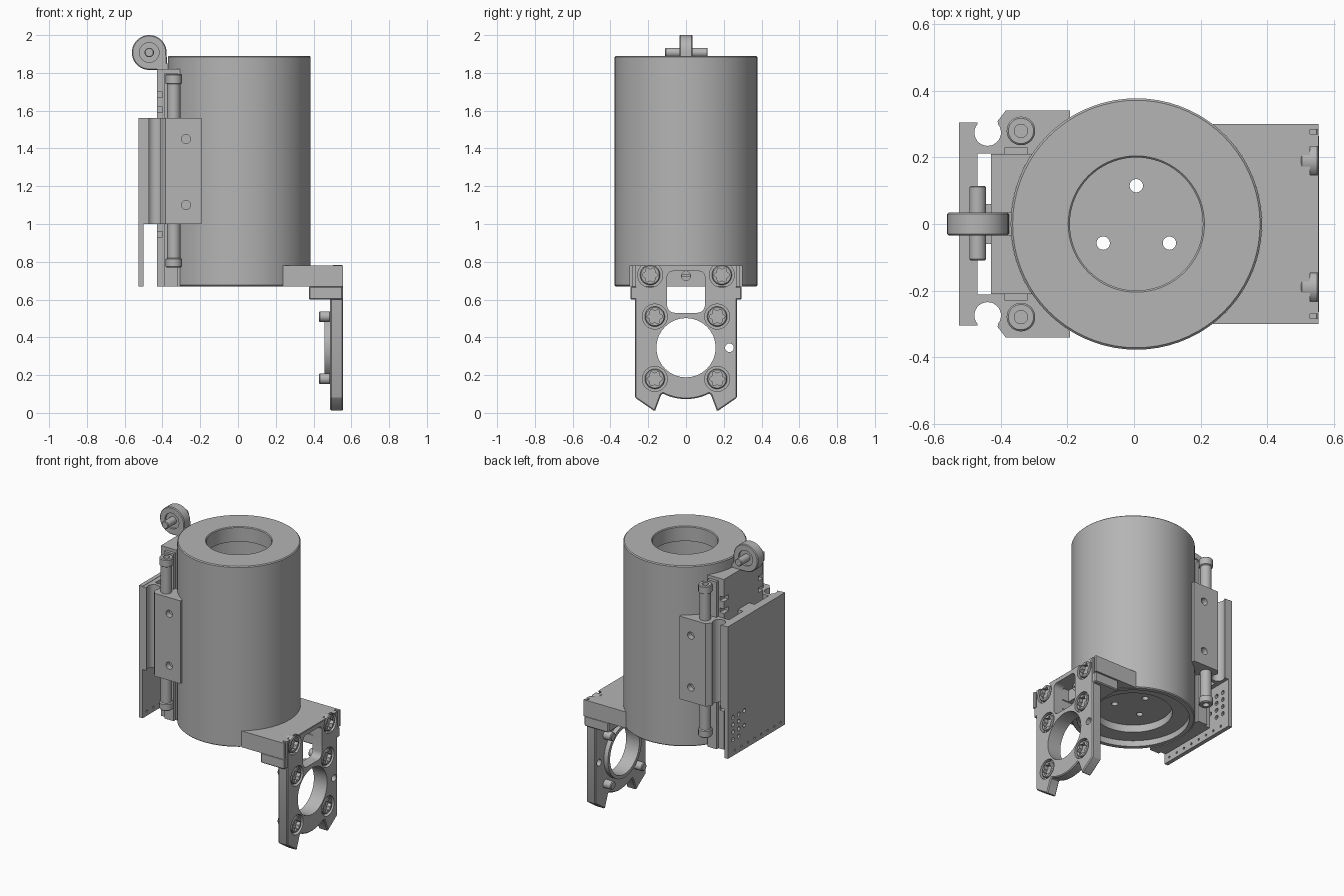
import bpy, bmesh, math
from mathutils import Vector

if "Cube" in bpy.data.objects:
    bpy.data.objects.remove(bpy.data.objects["Cube"])

grey = bpy.data.materials.new("plain grey")
grey.use_nodes = True
GREY = (0.46, 0.46, 0.46, 1)
grey.diffuse_color = GREY
grey.node_tree.nodes["Principled BSDF"].inputs["Base Color"].default_value = GREY

CX, R = 0.007, 0.378      # housing axis and radius


def finish(name, bm):
    bmesh.ops.recalc_face_normals(bm, faces=bm.faces)
    mesh = bpy.data.meshes.new(name)
    bm.to_mesh(mesh)
    bm.free()
    mesh.materials.append(grey)
    ob = bpy.data.objects.new(name, mesh)
    bpy.context.collection.objects.link(ob)
    return ob


def prism(name, outline, axis, lo, hi):
    """Extrude a flat outline along an axis."""
    place = {"x": lambda a, b, h: (h, a, b),
             "y": lambda a, b, h: (a, h, b),
             "z": lambda a, b, h: (a, b, h)}[axis]
    bm = bmesh.new()
    face = bm.faces.new([bm.verts.new(place(a, b, lo)) for a, b in outline])
    out = bmesh.ops.extrude_face_region(bm, geom=[face])
    verts = [v for v in out["geom"] if isinstance(v, bmesh.types.BMVert)]
    bmesh.ops.translate(bm, verts=verts, vec=Vector(place(0, 0, hi - lo)))
    return finish(name, bm)


def rect(a0, a1, b0, b1):
    return [(a0, b0), (a1, b0), (a1, b1), (a0, b1)]


def arc(a, b, r, start, end, n=24):
    angles = [math.radians(start + (end - start) * i / n) for i in range(n + 1)]
    return [(a + r * math.cos(t), b + r * math.sin(t)) for t in angles]


def circle(a, b, r, n=32):
    return arc(a, b, r, 0, 360, n)[:-1]


def star(a, b, r):
    pts = []
    for i in range(48):
        t = math.tau * i / 48
        k = r * (0.86 + 0.14 * math.cos(6 * t))
        pts.append((a + k * math.cos(t), b + k * math.sin(t)))
    return pts


def modify(ob, kind, **settings):
    mod = ob.modifiers.new(kind, kind)
    for key, value in settings.items():
        setattr(mod, key, value)
    bpy.context.view_layer.objects.active = ob
    bpy.ops.object.modifier_apply(modifier=mod.name)


def cut(ob, *cutters):
    for c in cutters:
        modify(ob, "BOOLEAN", operation="DIFFERENCE", object=c, solver="EXACT")
        bpy.data.objects.remove(c)


def bevel(ob, width=0.006):
    modify(ob, "BEVEL", width=width, segments=1, limit_method="ANGLE", angle_limit=0.9)


def hole(axis, a, b, r, lo, hi):
    return prism("cutter", circle(a, b, r), axis, lo, hi)


def lathe(name, profile, x, y, steps=72):
    """Spin a closed (radius, height) profile about a vertical axis."""
    bm = bmesh.new()
    verts = [bm.verts.new((x + r, y, z)) for r, z in profile]
    edges = [bm.edges.new((verts[i], verts[(i + 1) % len(verts)])) for i in range(len(verts))]
    bmesh.ops.spin(bm, geom=verts + edges, cent=(x, y, 0), axis=(0, 0, 1),
                   angle=math.tau, steps=steps, use_duplicate=False)
    bmesh.ops.remove_doubles(bm, verts=bm.verts, dist=0.0001)
    return finish(name, bm)


# Hollow housing with an opening on top and a stepped recess below
lathe("housing", [(0.2, 1.885), (0.205, 1.89), (R - 0.006, 1.89), (R, 1.884),
                  (R, 0.676), (R - 0.006, 0.67), (0.345, 0.67), (0.345, 0.71),
                  (0.24, 0.71), (0.24, 0.8), (0.3, 0.8), (0.3, 1.79), (0.2, 1.79)], CX, 0)
floor = prism("housing_floor", circle(CX, 0, 0.26, 64), "z", 0.76, 0.8)
for i in range(3):
    t = math.radians(90 + 120 * i)
    cut(floor, hole("z", CX + 0.115 * math.cos(t), 0.115 * math.sin(t), 0.02, 0.7, 0.9))

# Bracket clamp wrapped round the foot of the housing
half = math.degrees(math.asin(0.3 / R))
clamp = prism("bracket_clamp", arc(CX, 0, R, -half, half) + [(0.555, 0.3), (0.555, -0.3)],
              "z", 0.67, 0.78)
cut(clamp, prism("cutter", rect(0.44, 0.6, -0.1, 0.1), "z", 0.6, 0.75))
for s in (-1, 1):
    cut(clamp, prism("cutter", rect(0.53, 0.6, *sorted((0.27 * s, 0.284 * s))), "z", 0.6, 0.9))
    block = prism("bracket_shoulder", rect(0.375, 0.555, *sorted((0.1 * s, 0.295 * s))),
                  "z", 0.6, 0.67)
    bevel(block)

# Hanging plate with round opening, window and forked foot
side = [(0.27, 0.78), (0.27, 0.08), (0.165, 0.008), (0.132, 0.095)]
foot = arc(0, 0.345, 0.272, -63, -117, 12)
plate = prism("hanging_plate", side + foot + [(-y, z) for y, z in reversed(side)],
              "x", 0.488, 0.557)
bevel(plate)
cut(plate, hole("x", 0, 0.345, 0.157, 0.4, 0.6), hole("x", 0.23, 0.345, 0.023, 0.4, 0.6),
    prism("cutter", arc(0.07, 0.72, 0.03, 0, 90, 6) + arc(-0.07, 0.72, 0.03, 90, 180, 6)
          + arc(-0.06, 0.57, 0.04, 180, 270, 6) + arc(0.06, 0.57, 0.04, 270, 360, 6),
          "x", 0.4, 0.6))
collar = prism("plate_collar", circle(0, 0.345, 0.18, 48), "x", 0.458, 0.49)
cut(collar, hole("x", 0, 0.345, 0.157, 0.4, 0.6))
recess_screw = prism("window_screw", circle(0, 0.725, 0.026), "x", 0.435, 0.47)
cut(recess_screw, prism("cutter", rect(-0.02, 0.02, 0.721, 0.729), "x", 0.46, 0.5))

# Star-socket screws sunk in the plate, with pegs behind the lower four
for s in (-1, 1):
    for y, z in ((0.19, 0.73), (0.165, 0.51), (0.165, 0.18)):
        y *= s
        cut(plate, hole("x", y, z, 0.066, 0.53, 0.6))
        cut(clamp, hole("x", y, z, 0.066, 0.53, 0.6))
        screw = prism("plate_screw", circle(y, z, 0.053), "x", 0.5, 0.555)
        bevel(screw, 0.005)
        cut(screw, prism("cutter", star(y, z, 0.041), "x", 0.53, 0.6))
        if z < 0.6:
            bevel(prism("plate_peg", circle(y, z, 0.028), "x", 0.428, 0.49), 0.005)

# Guide rail fixed to the housing
half = math.degrees(math.asin(0.21 / R))
rail = prism("guide_rail", arc(CX, 0, R, 180 - half, 180 + half) + [(-0.43, -0.21), (-0.43, 0.21)],
             "z", 0.67, 1.82)
for s in (-1, 1):
    for z in (0.93, 1.59, 1.67):
        cut(rail, prism("cutter", rect(-0.45, -0.4, *sorted((0.16 * s, 0.23 * s))), "z", z, z + 0.03))
    prism("rail_edge", rect(-0.39, -0.32, *sorted((0.2 * s, 0.23 * s))), "z", 0.67, 1.8)

# Sliding carriage: one notched cheek on each side
cheek = ([(-0.525, 0.212), (-0.525, 0.305), (-0.47, 0.305)]
         + arc(-0.44, 0.275, 0.04, 140, 400, 20)
         + [(-0.41, 0.31), (-0.385, 0.342), (-0.192, 0.342), (-0.192, 0.322),
            (-0.25, 0.276), (-0.305, 0.212)])
for s in (-1, 1):
    ob = prism("carriage_cheek", [(x, y * s) for x, y in cheek], "z", 1.0, 1.56)
    for z in (1.1, 1.45):
        cut(ob, hole("y", -0.275, z, 0.024, *sorted((0.305 * s, 0.36 * s))))
prism("carriage_back", rect(-0.51, -0.47, -0.215, 0.215), "z", 1.0, 1.56)
prism("carriage_tie", rect(-0.475, -0.425, -0.06, 0.06), "z", 1.0, 1.56)

# Guide rods with capped ends
for s in (-1, 1):
    lathe("guide_rod", [(0.02, 0.77), (0.038, 0.77), (0.043, 0.775), (0.043, 0.815),
                        (0.035, 0.82), (0.035, 1.74), (0.043, 1.745), (0.043, 1.79),
                        (0.038, 1.795), (0.02, 1.795)], -0.34, 0.28 * s, 32)

# Rear board with drilled holes
board = prism("rear_board", rect(-0.527, -0.5, -0.305, 0.305), "z", 0.67, 1.562)
for col in range(3):
    for row in range(4):
        if col < 2 or row % 2:
            cut(board, prism("cutter", circle(0.25 - 0.06 * col, 0.78 + 0.05 * row, 0.014, 12),
                             "x", -0.6, -0.4))
for i in range(8):
    cut(board, prism("cutter", circle(-0.26 + 0.07 * i, 0.70, 0.008, 8), "x", -0.6, -0.4))

# Eyelet and cross pin on top of the rail
eyelet = prism("eyelet", arc(-0.47, 1.908, 0.092, 0, 270, 40) + [(-0.375, 1.816)],
               "y", -0.035, 0.035)
bevel(eyelet, 0.005)
cut(eyelet, hole("y", -0.47, 1.908, 0.052, -0.1, 0.1))
prism("eyelet_disc", circle(-0.47, 1.908, 0.053), "y", -0.022, 0.022)
bevel(prism("cross_pin", circle(-0.47, 1.908, 0.025), "y", -0.11, 0.115), 0.004)
prism("eyelet_neck", rect(-0.43, -0.365, 1.78, 1.85), "y", -0.035, 0.035)

# Soft shading with crisp edges
bpy.ops.object.select_all(action="DESELECT")
for ob in bpy.context.scene.objects:
    if ob.type == "MESH":
        ob.select_set(True)
        bpy.context.view_layer.objects.active = ob
bpy.ops.object.shade_smooth_by_angle(angle=math.radians(30))
